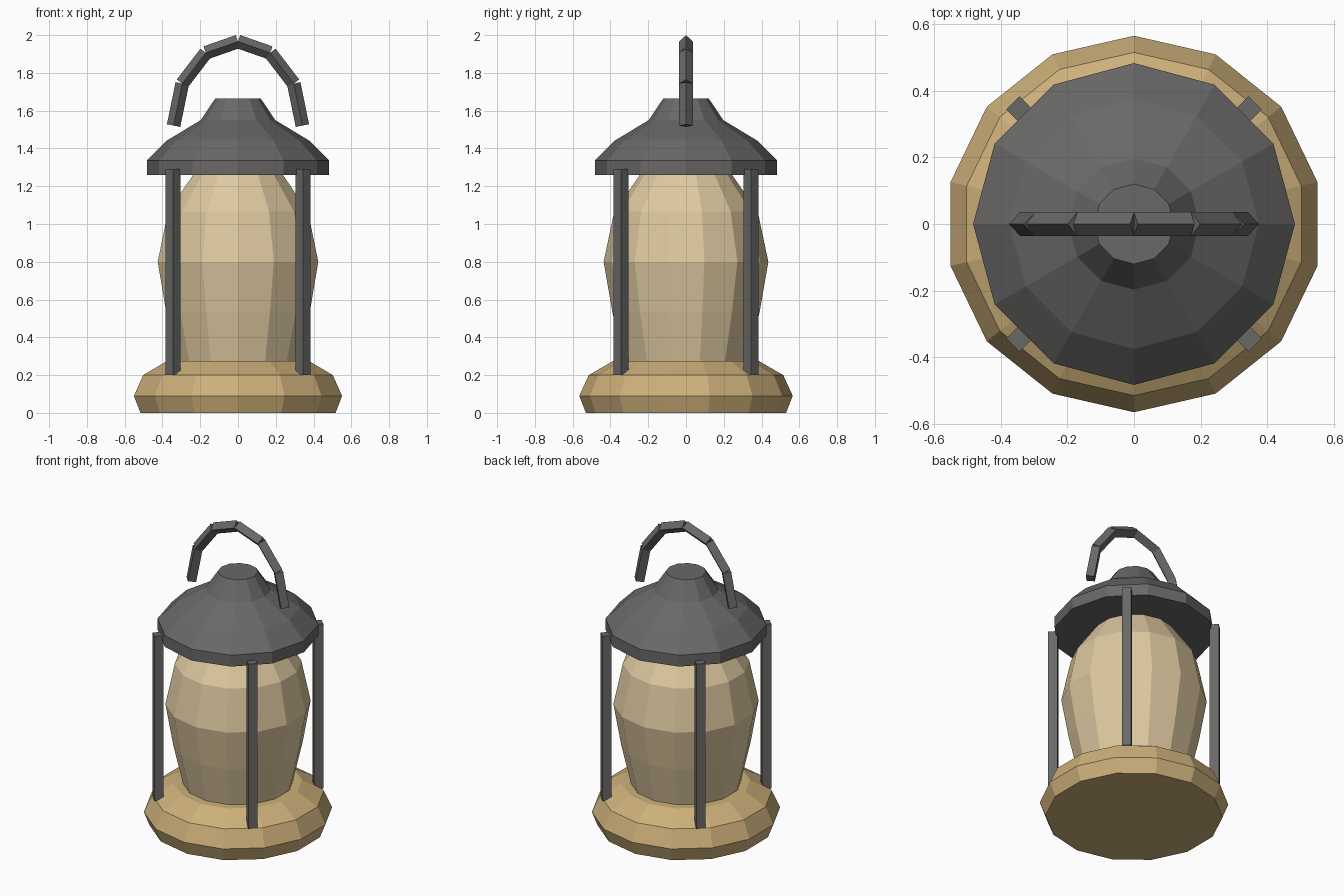
import bpy, bmesh
from math import sin, cos, pi, radians, atan2
from mathutils import Matrix, Vector

cube = bpy.data.objects.get("Cube")
if cube:
    bpy.data.objects.remove(cube, do_unlink=True)


def material(name, srgb):
    """Flat material from 0-255 display values, stored as linear."""
    lin = [((c / 255 + 0.055) / 1.055) ** 2.4 for c in srgb]
    mat = bpy.data.materials.new(name)
    mat.use_nodes = True
    mat.diffuse_color = (*lin, 1)
    mat.node_tree.nodes["Principled BSDF"].inputs["Base Color"].default_value = (*lin, 1)
    return mat


def add_object(name, bm, mat):
    bmesh.ops.recalc_face_normals(bm, faces=bm.faces[:])
    mesh = bpy.data.meshes.new(name)
    bm.to_mesh(mesh)
    bm.free()
    mesh.materials.append(mat)
    obj = bpy.data.objects.new(name, mesh)
    bpy.context.collection.objects.link(obj)
    return obj


def lathe(name, profile, sides, mat):
    """Closed faceted solid from (radius, height) rings, one corner on +y."""
    bm = bmesh.new()
    rings = []
    for r, z in profile:
        angles = [pi / 2 + 2 * pi * i / sides for i in range(sides)]
        rings.append([bm.verts.new((r * cos(a), r * sin(a), z)) for a in angles])
    for low, high in zip(rings, rings[1:]):
        for i in range(sides):
            j = (i + 1) % sides
            bm.faces.new((low[i], low[j], high[j], high[i]))
    bm.faces.new(rings[0][::-1])
    bm.faces.new(rings[-1])
    return add_object(name, bm, mat)


metal = material("dark grey metal", (105, 104, 103))
wood = material("tan base", (205, 176, 122))
glass = material("cream glass", (222, 201, 160))

# Base, glass body and roof
lathe("base", [(0.53, 0), (0.565, 0.09), (0.515, 0.2), (0.385, 0.275)], 14, wood)
lathe("glass_body", [(0.33, 0.27), (0.39, 0.535), (0.436, 0.8),
                     (0.38, 1.065), (0.195, 1.33)], 14, glass)
lathe("roof", [(0.483, 1.26), (0.483, 1.335), (0.375, 1.443),
               (0.197, 1.55), (0.12, 1.665)], 12, metal)

# Four upright posts on the diagonals
POST_LOW, POST_HIGH = 0.2, 1.29
for k, corner in enumerate(("back_left", "back_right", "front_right", "front_left")):
    bm = bmesh.new()
    place = (Matrix.Rotation(radians(45 + 90 * k), 4, 'Z')
             @ Matrix.Translation((0.486, 0, (POST_LOW + POST_HIGH) / 2))
             @ Matrix.Diagonal((0.056, 0.056, POST_HIGH - POST_LOW, 1)))
    bmesh.ops.create_cube(bm, size=1, matrix=place)
    add_object(corner + "_post", bm, metal)

# Arched handle of six straight diamond-section bars
path = [Vector((-0.341 * cos(pi * i / 6), 0, 1.521 + 0.445 * sin(pi * i / 6)))
        for i in range(7)]
bm = bmesh.new()
for a, b in zip(path, path[1:]):
    d = b - a
    place = Matrix.Translation((a + b) / 2) @ Matrix.Rotation(atan2(d.x, d.z), 4, 'Y')
    bmesh.ops.create_cone(bm, cap_ends=True, segments=4, radius1=0.036,
                          radius2=0.036, depth=d.length, matrix=place)
add_object("handle", bm, metal)
